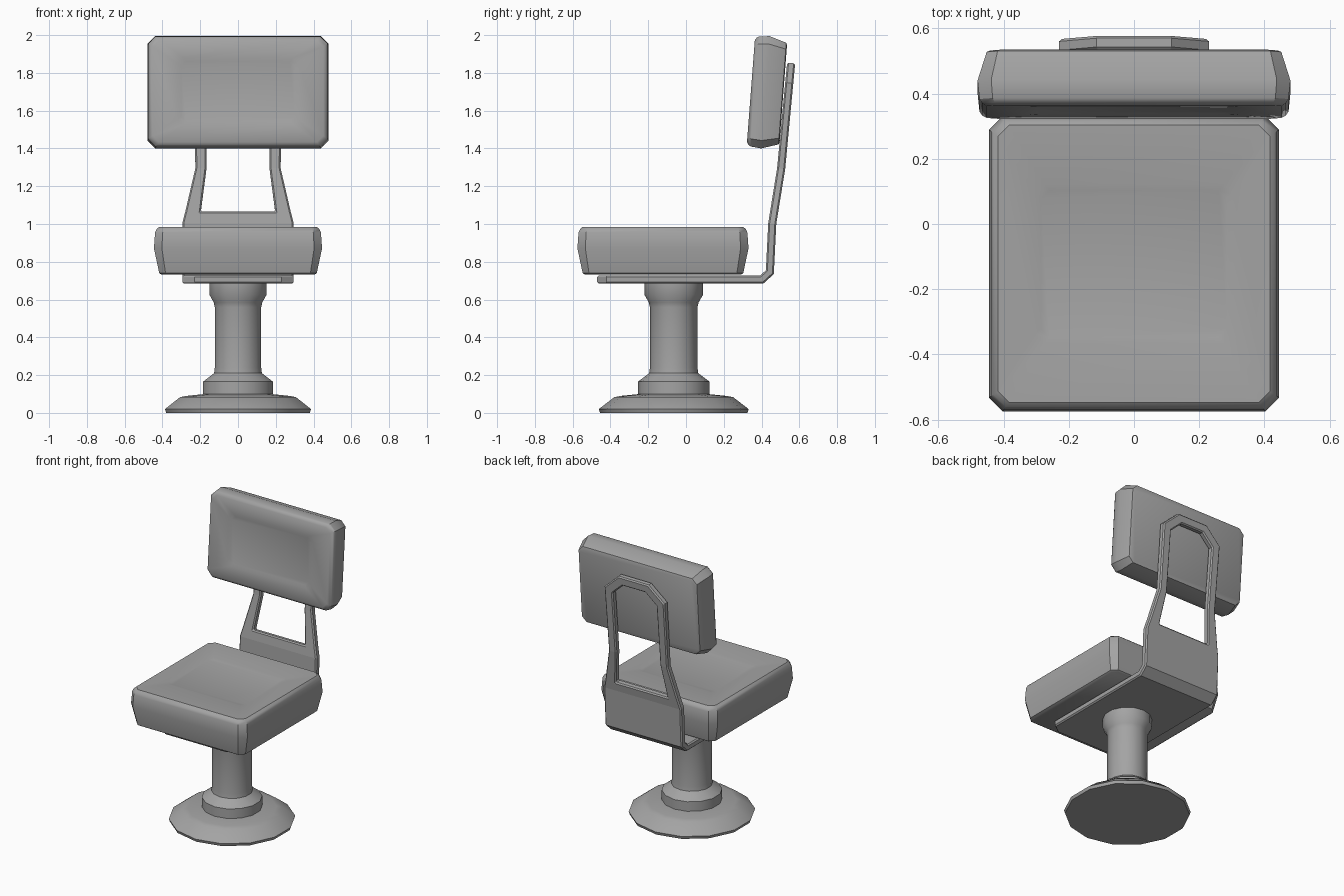
import bpy
import bmesh
from math import sin, cos, pi, radians
from mathutils import Matrix, Vector

cube = bpy.data.objects.get("Cube")
if cube:
    bpy.data.objects.remove(cube, do_unlink=True)

GREY = (0.37, 0.37, 0.37, 1)
grey = bpy.data.materials.new("plain grey")
grey.use_nodes = True
grey.diffuse_color = GREY
grey.node_tree.nodes["Principled BSDF"].inputs["Base Color"].default_value = GREY


def finish(name, bm, matrix=Matrix()):
    """Turn a bmesh into a linked, active object with the material."""
    mesh = bpy.data.meshes.new(name)
    bm.to_mesh(mesh)
    bm.free()
    mesh.materials.append(grey)
    obj = bpy.data.objects.new(name, mesh)
    obj.matrix_world = matrix
    bpy.context.collection.objects.link(obj)
    bpy.ops.object.select_all(action='DESELECT')
    obj.select_set(True)
    bpy.context.view_layer.objects.active = obj
    return obj


def loft(name, rings, matrix=Matrix()):
    """Skin a stack of equal rings, cap both ends and smooth the soft edges."""
    bm = bmesh.new()
    loops = [[bm.verts.new(p) for p in ring] for ring in rings]
    n = len(loops[0])
    for a, b in zip(loops, loops[1:]):
        for i in range(n):
            j = (i + 1) % n
            bm.faces.new((a[i], a[j], b[j], b[i]))
    bm.faces.new(loops[0][::-1])
    bm.faces.new(loops[-1])
    bmesh.ops.recalc_face_normals(bm, faces=bm.faces)
    obj = finish(name, bm, matrix)
    bpy.ops.object.shade_smooth_by_angle(angle=radians(30))
    return obj


def lathe(name, profile, y, sides=14):
    rings = []
    for r, z in profile:
        angles = [2 * pi * i / sides for i in range(sides)]
        rings.append([(r * sin(a), y + r * cos(a), z) for a in angles])
    return loft(name, rings)


def octagon(hx, hy, cut, z):
    """Rectangle with cut corners."""
    return [(hx - cut, -hy, z), (hx, cut - hy, z), (hx, hy - cut, z), (hx - cut, hy, z),
            (cut - hx, hy, z), (-hx, hy - cut, z), (-hx, cut - hy, z), (cut - hx, -hy, z)]


def cushion(name, hx, hy, depth, panel, matrix):
    """Padded block, narrower underneath, with a shallow sunken panel on top."""
    levels = [(0.04, 0), (0.028, 0.03), (0, 0.55), (0.006, 0.88), (0.014, 0.95), (0.028, 1)]
    rings = [octagon(hx - i, hy - i, 0.042 - i * 0.3, depth * t) for i, t in levels]
    px, py = panel
    rings.append(octagon(px + 0.02, py + 0.02, 0.03, depth - 0.004))
    rings.append(octagon(px, py, 0.025, depth - 0.010))
    return loft(name, rings, matrix)


# Pedestal
PEDESTAL_Y = -0.065
lathe("floor_base", [(0.39, 0), (0.397, 0.02), (0.315, 0.083), (0.28, 0.09), (0.18, 0.1)],
      PEDESTAL_Y)
lathe("pedestal_column", [(0.19, 0.09), (0.19, 0.165), (0.13, 0.21), (0.126, 0.24),
                          (0.126, 0.56), (0.132, 0.585), (0.155, 0.625), (0.155, 0.69)],
      PEDESTAL_Y)

# Cushions
cushion("seat_cushion", 0.445, 0.453, 0.253, (0.285, 0.225),
        Matrix.Translation((0, -0.122, 0.732)))
tilt = Matrix.Rotation(radians(85.6), 4, 'X')
cushion("back_cushion", 0.48, 0.298, 0.172, (0.3, 0.158),
        Matrix.Translation((0, 0.515, 1.69)) @ tilt)

# Bent bracket: plate under the seat, rising into an open arch behind the back
RISE = [(0.735, 0.465), (1.0, 0.478), (1.29, 0.525), (1.85, 0.578)]


def rise_point(x, z):
    for (z0, y0), (z1, y1) in zip(RISE, RISE[1:]):
        if z <= z1:
            break
    return Vector((x, y0 + (y1 - y0) * (z - z0) / (z1 - z0), z))


bm = bmesh.new()


def pair(x, point):
    return [bm.verts.new(point(s * x)) for s in (-1, 1)]


plate = [pair(x, lambda u, y=y: (u, y, 0.685))
         for x, y in [(0.23, -0.47), (0.295, -0.42), (0.295, 0.41)]]
plate += [pair(0.295, lambda u, z=z: rise_point(u, z)) for z in (0.735, 1.0)]
outer = [pair(x, lambda u, z=z: rise_point(u, z))
         for x, z in [(0.279, 1.06), (0.226, 1.29), (0.23, 1.745), (0.115, 1.85)]]
inner = [pair(x, lambda u, z=z: rise_point(u, z))
         for x, z in [(0.197, 1.06), (0.167, 1.29), (0.167, 1.715), (0.085, 1.79)]]

for (l0, r0), (l1, r1) in zip(plate, plate[1:]):
    bm.faces.new((l0, r0, r1, l1))
bm.faces.new((plate[-1][0], plate[-1][1], outer[0][1], inner[0][1], inner[0][0], outer[0][0]))
for k in range(3):
    bm.faces.new((outer[k][0], inner[k][0], inner[k + 1][0], outer[k + 1][0]))
    bm.faces.new((inner[k][1], outer[k][1], outer[k + 1][1], inner[k + 1][1]))
bm.faces.new((inner[3][0], inner[3][1], outer[3][1], outer[3][0]))

bracket = finish("support_bracket", bm)
thick = bracket.modifiers.new("thickness", 'SOLIDIFY')
thick.thickness = 0.043
thick.offset = 1
thick.use_even_offset = True
edge = bracket.modifiers.new("edge", 'BEVEL')
edge.width = 0.008
edge.segments = 1
edge.limit_method = 'ANGLE'
edge.angle_limit = radians(60)
